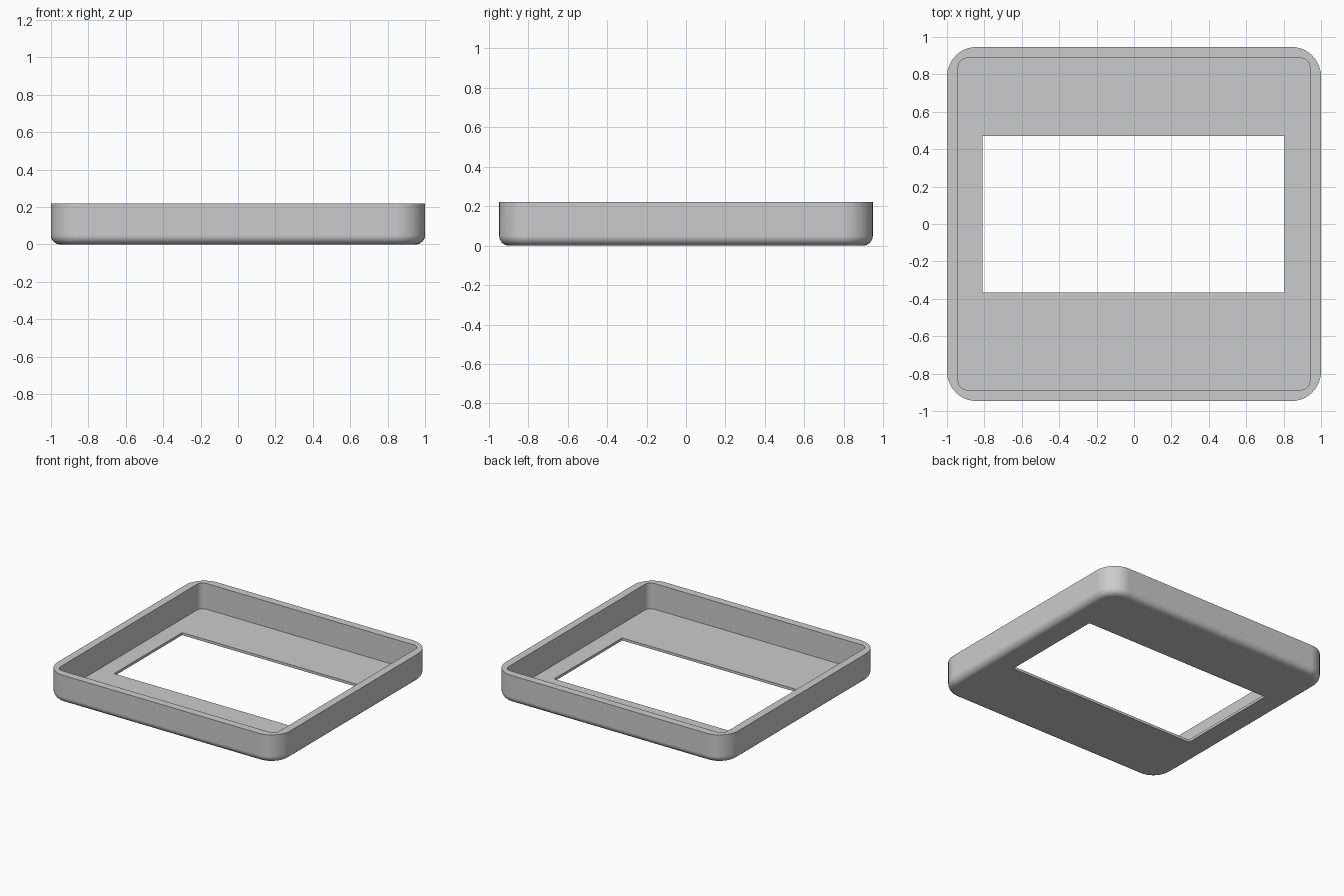
import bpy, bmesh
from math import sin, cos, pi

if "Cube" in bpy.data.objects:
    bpy.data.objects.remove(bpy.data.objects["Cube"], do_unlink=True)

HALF_X, HALF_Y, HEIGHT = 1.0, 0.947, 0.22
CORNER, WALL, FLOOR, FILLET = 0.16, 0.06, 0.02, 0.05
INNER_CORNER = 0.05
CORNER_STEPS, FILLET_STEPS = 12, 8
WINDOW = (-0.81, 0.805, -0.365, 0.47)

grey = bpy.data.materials.new("plain grey")
grey.use_nodes = True
colour = (0.6, 0.6, 0.6, 1.0)
grey.diffuse_color = colour
grey.node_tree.nodes["Principled BSDF"].inputs["Base Color"].default_value = colour


def ring(bm, x0, x1, y0, y1, radius, z):
    """Rounded rectangle of vertices, counter-clockwise."""
    centres = [(x1 - radius, y1 - radius), (x0 + radius, y1 - radius),
               (x0 + radius, y0 + radius), (x1 - radius, y0 + radius)]
    verts = []
    for quarter, (cx, cy) in enumerate(centres):
        for i in range(CORNER_STEPS + 1):
            a = (quarter + i / CORNER_STEPS) * pi / 2
            verts.append(bm.verts.new((cx + radius * cos(a), cy + radius * sin(a), z)))
    return verts


def inset_ring(bm, inset, radius, z):
    x, y = HALF_X - inset, HALF_Y - inset
    return ring(bm, -x, x, -y, y, radius, z)


bm = bmesh.new()
# Window edge on the underside, then the rounded bottom edge
rings = [ring(bm, *WINDOW, 0, 0)]
for i in range(FILLET_STEPS + 1):
    a = i / FILLET_STEPS * pi / 2
    inset = FILLET * (1 - sin(a))
    rings.append(inset_ring(bm, inset, CORNER - inset, FILLET * (1 - cos(a))))
# Outer wall, rim, inner wall, floor and window edge on top
rings.append(inset_ring(bm, 0, CORNER, HEIGHT))
rings.append(inset_ring(bm, WALL, INNER_CORNER, HEIGHT))
rings.append(inset_ring(bm, WALL, INNER_CORNER, FLOOR))
rings.append(ring(bm, *WINDOW, 0, FLOOR))

# Skin neighbouring rings, closing through the window
for lower, upper in zip(rings, rings[1:] + rings[:1]):
    n = len(lower)
    for i in range(n):
        j = (i + 1) % n
        bm.faces.new((lower[i], lower[j], upper[j], upper[i]))
bmesh.ops.remove_doubles(bm, verts=bm.verts, dist=0.0001)
bmesh.ops.recalc_face_normals(bm, faces=bm.faces)

mesh = bpy.data.meshes.new("tray_frame")
bm.to_mesh(mesh)
bm.free()
mesh.materials.append(grey)
tray = bpy.data.objects.new("tray_frame", mesh)
bpy.context.collection.objects.link(tray)

# Smooth corners with crisp rims and flat panels
bpy.ops.object.select_all(action="DESELECT")
tray.select_set(True)
bpy.context.view_layer.objects.active = tray
bpy.ops.object.shade_smooth_by_angle(angle=pi / 6)
weighted = tray.modifiers.new("flat_panels", "WEIGHTED_NORMAL")
weighted.keep_sharp = True
